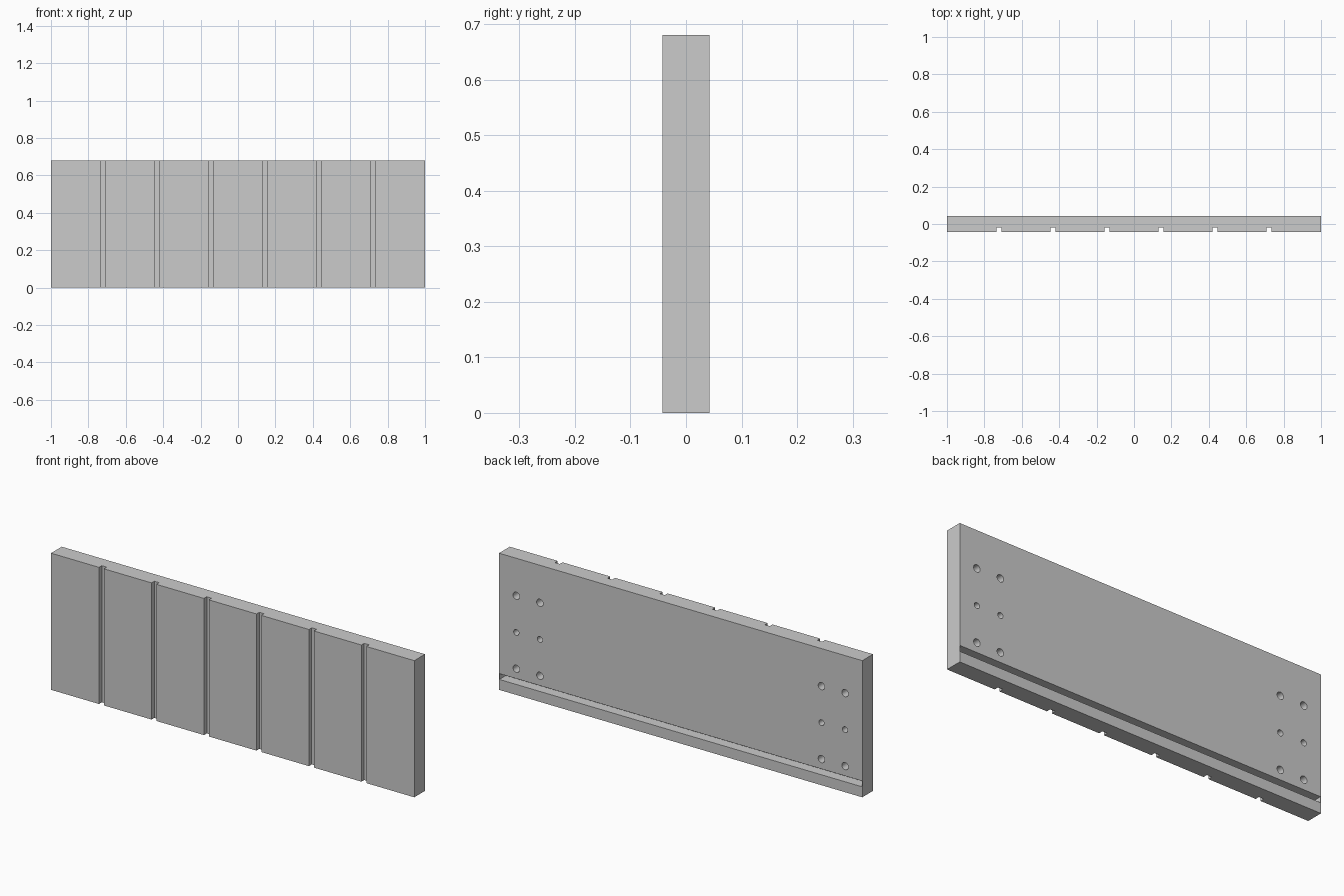
import bpy, math

if "Cube" in bpy.data.objects:
    bpy.data.objects.remove(bpy.data.objects["Cube"])

L, T, H = 2.0, 0.084, 0.68   # length, thickness, height


def box(name, lo, hi):
    bpy.ops.mesh.primitive_cube_add(size=1, location=[(a + b) / 2 for a, b in zip(lo, hi)])
    ob = bpy.context.object
    ob.name = name
    ob.scale = [b - a for a, b in zip(lo, hi)]
    bpy.ops.object.transform_apply(location=True, rotation=False, scale=True)
    return ob


def cut(target, cutter):
    bpy.context.view_layer.objects.active = target
    mod = target.modifiers.new("cut", 'BOOLEAN')
    mod.operation = 'DIFFERENCE'
    mod.solver = 'EXACT'
    mod.object = cutter
    bpy.ops.object.modifier_apply(modifier=mod.name)
    bpy.data.objects.remove(cutter, do_unlink=True)


# drawer front board
board = box("drawer_front", (-L / 2, -T / 2, 0), (L / 2, T / 2, H))

# six vertical decorative grooves on the front face
for i in range(6):
    x = (i - 2.5) * 0.289
    cut(board, box("front_groove", (x - 0.0135, -T, -0.1), (x + 0.0135, -T / 2 + 0.022, H + 0.1)))

# long slot for the drawer bottom, on the back face, closed by thin end walls
cut(board, box("bottom_slot", (-0.998, T / 2 - 0.05, 0.052), (0.998, T, 0.081)))

# blind dowel and screw holes at both ends of the back face
HOLE_DEPTH = 0.05
for side in (-1, 1):
    for x in (0.775, 0.905):
        for z, r in ((0.13, 0.018), (0.311, 0.0145), (0.493, 0.018)):
            bpy.ops.mesh.primitive_cylinder_add(
                vertices=32, radius=r, depth=HOLE_DEPTH * 2,
                location=(side * x, T / 2, z), rotation=(math.pi / 2, 0, 0))
            hole = bpy.context.object
            hole.name = "hole"
            cut(board, hole)

# smooth hole walls, sharp board edges
bpy.ops.object.select_all(action='DESELECT')
board.select_set(True)
bpy.context.view_layer.objects.active = board
bpy.ops.object.shade_smooth_by_angle(angle=math.radians(30))
